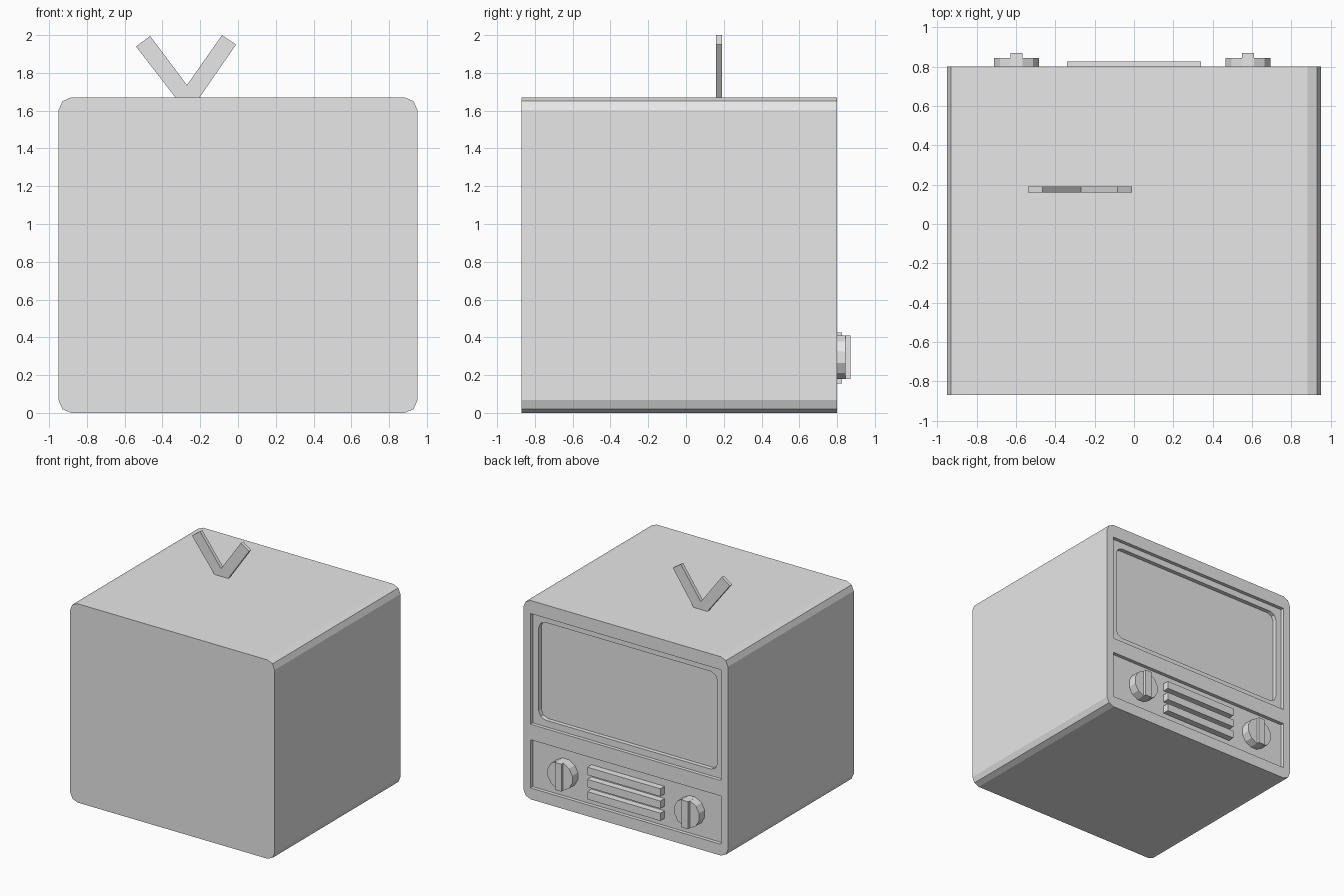
import bpy, bmesh, math

if "Cube" in bpy.data.objects:
    bpy.data.objects.remove(bpy.data.objects["Cube"])

grey = bpy.data.materials.new("plain_grey")
grey.diffuse_color = (0.8, 0.8, 0.8, 1)
grey.use_nodes = True
grey.node_tree.nodes["Principled BSDF"].inputs["Base Color"].default_value = grey.diffuse_color


def prism(name, outline, y0, y1):
    """Extrude an (x, z) outline from y0 to y1."""
    bm = bmesh.new()
    face = bm.faces.new([bm.verts.new((x, y0, z)) for x, z in outline])
    ext = bmesh.ops.extrude_face_region(bm, geom=[face])
    verts = [g for g in ext["geom"] if isinstance(g, bmesh.types.BMVert)]
    bmesh.ops.translate(bm, verts=verts, vec=(0, y1 - y0, 0))
    bmesh.ops.recalc_face_normals(bm, faces=bm.faces)
    mesh = bpy.data.meshes.new(name)
    bm.to_mesh(mesh)
    bm.free()
    mesh.materials.append(grey)
    obj = bpy.data.objects.new(name, mesh)
    bpy.context.collection.objects.link(obj)
    return obj


def rect(x0, x1, z0, z1):
    return [(x0, z0), (x1, z0), (x1, z1), (x0, z1)]


def round_rect(hw, z0, z1, r):
    """Rectangle with two-segment rounded corners."""
    k = r * 0.3
    corner = [(r, 0), (k, k), (0, r)]
    pts = []
    for sx, sz in ((-1, -1), (-1, 1), (1, 1), (1, -1)):
        c = [(sx * (hw - a), z0 + b if sz < 0 else z1 - b) for a, b in corner]
        pts += c if sx * sz > 0 else c[::-1]
    return pts


def cut(target, cutter):
    """Carve the cutter out of the target and discard the cutter."""
    mod = target.modifiers.new("recess", 'BOOLEAN')
    mod.operation = 'DIFFERENCE'
    mod.solver = 'EXACT'
    mod.object = cutter
    bpy.context.view_layer.objects.active = target
    bpy.ops.object.modifier_apply(modifier=mod.name)
    bpy.data.objects.remove(cutter)


FACE, PANEL, GLASS = 0.80, 0.77, 0.735

# Cabinet with recessed screen surround, screen and control panel
cabinet = prism("cabinet", round_rect(0.95, 0.0, 1.67, 0.067), -0.87, FACE)
cut(cabinet, prism("surround_cutter", rect(-0.885, 0.885, 0.63, 1.56), PANEL, 0.9))
cut(cabinet, prism("screen_cutter", round_rect(0.83, 0.685, 1.505, 0.06), GLASS, 0.9))
cut(cabinet, prism("control_cutter", rect(-0.885, 0.885, 0.095, 0.50), PANEL, 0.9))

# Speaker bars
for i in range(3):
    z = 0.155 + i * 0.1025
    prism(f"speaker_bar_{i + 1}", rect(-0.34, 0.34, z, z + 0.065), PANEL - 0.005, 0.825)

# Twelve-sided knobs with raised grips
for side, cx in (("left", -0.598), ("right", 0.58)):
    cz, r = 0.295, 0.119
    ring = [(cx + r * math.cos(math.radians(15 + 30 * i)),
             cz + r * math.sin(math.radians(15 + 30 * i))) for i in range(12)]
    prism(f"{side}_knob", ring, PANEL - 0.005, 0.845)
    prism(f"{side}_knob_grip", rect(cx - 0.03, cx + 0.03, cz - 0.115, cz + 0.115), PANEL, 0.87)

# V-shaped antenna
prism("antenna", [(-0.33, 1.668), (-0.205, 1.668), (-0.01, 1.95), (-0.085, 2.0),
                  (-0.27, 1.735), (-0.465, 1.995), (-0.54, 1.94)], 0.16, 0.19)
